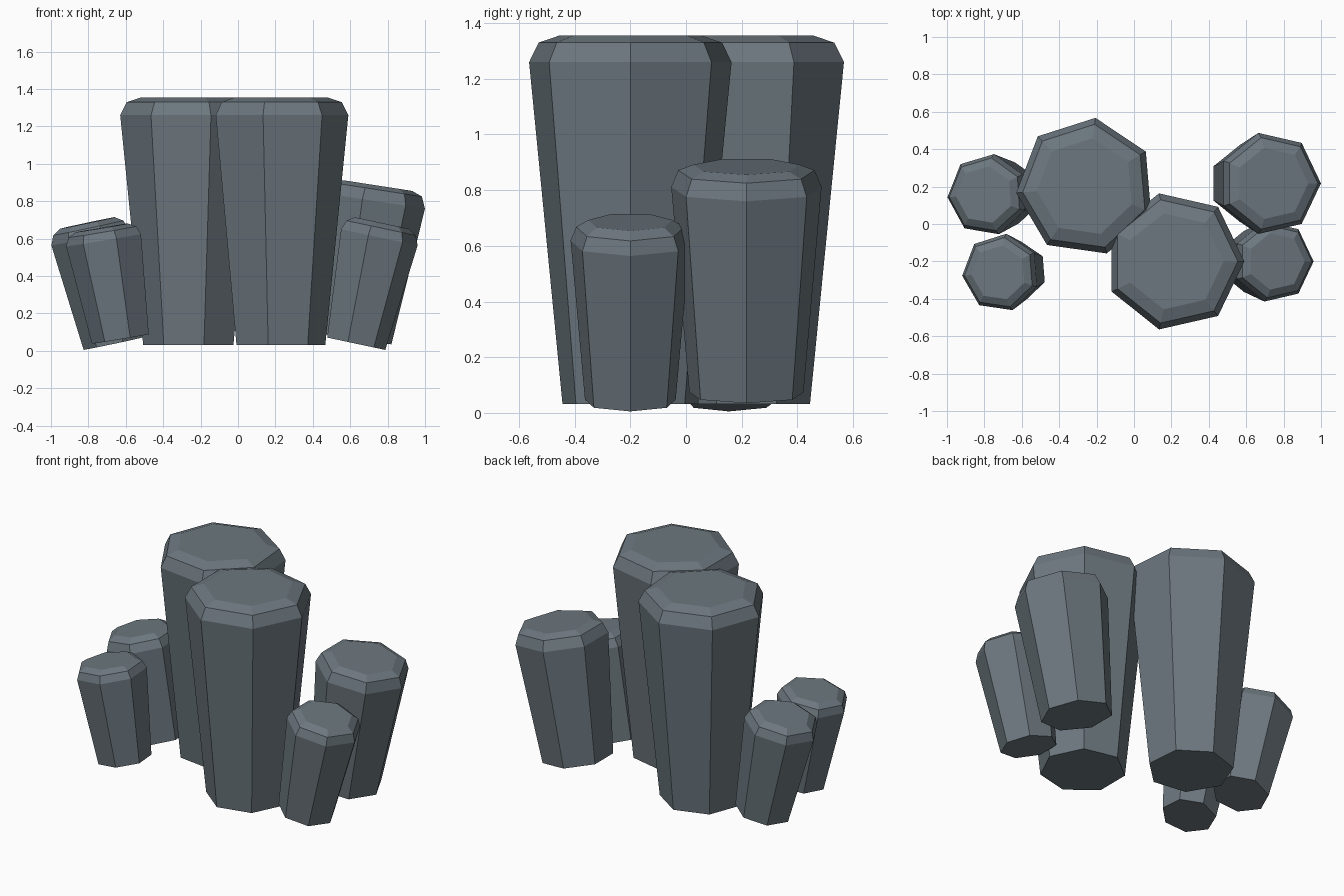
import bpy, bmesh, math
from mathutils import Matrix

cube = bpy.data.objects.get("Cube")
if cube:
    bpy.data.objects.remove(cube, do_unlink=True)

# Single slate colour
STONE = (0.15, 0.185, 0.21, 1.0)
stone = bpy.data.materials.new("slate_stone")
stone.use_nodes = True
stone.diffuse_color = STONE
stone.node_tree.nodes["Principled BSDF"].inputs["Base Color"].default_value = STONE

SIDES = 7


def column(name, base, spin, tilt, rings):
    """Seven-sided column lofted through (radius, height) rings, leaning outward."""
    bm = bmesh.new()
    loops = []
    for radius, height in rings:
        loops.append([bm.verts.new((radius * math.cos(math.tau * i / SIDES),
                                    radius * math.sin(math.tau * i / SIDES), height))
                      for i in range(SIDES)])
    for low, high in zip(loops, loops[1:]):
        for i in range(SIDES):
            j = (i + 1) % SIDES
            bm.faces.new((low[i], low[j], high[j], high[i]))
    bm.faces.new(reversed(loops[0]))
    bm.faces.new(loops[-1])
    mesh = bpy.data.meshes.new(name)
    bm.to_mesh(mesh)
    bm.free()
    mesh.materials.append(stone)
    obj = bpy.data.objects.new(name, mesh)
    obj.matrix_world = (Matrix.Translation(base)
                        @ Matrix.Rotation(math.radians(spin), 4, 'Z')
                        @ Matrix.Rotation(math.radians(tilt), 4, 'Y'))
    bpy.context.collection.objects.link(obj)


def profile(radius, foot, shoulder, rim, top):
    """Tapered shaft, chamfered shoulder and shallow crown."""
    return [(radius * foot, 0), (radius, shoulder),
            (radius * 0.906, rim), (radius * 0.705, top)]


# Two tall upright columns
tall = profile(0.373, 0.67, 1.228, 1.298, 1.323)
column("tall_column_front", (0.217, -0.2, 0.032), 0, 0, tall)
column("tall_column_back", (-0.258, 0.198, 0.032), 82, 0, tall)

# Leaning outer columns
short = profile(0.22, 0.76, 0.582, 0.633, 0.66)
column("medium_column_left", (0.612, 0.217, 0.067), 0, 8.8,
       profile(0.277, 0.76, 0.744, 0.806, 0.828))
column("short_column_left", (0.624, -0.2, 0.04), 0, 12, short)
column("short_column_right", (-0.662, 0.164, 0.04), 183.5, 12, short)
column("small_column_right", (-0.624, -0.253, 0.065), 184.6, 9.5,
       profile(0.21, 0.76, 0.536, 0.58, 0.602))
